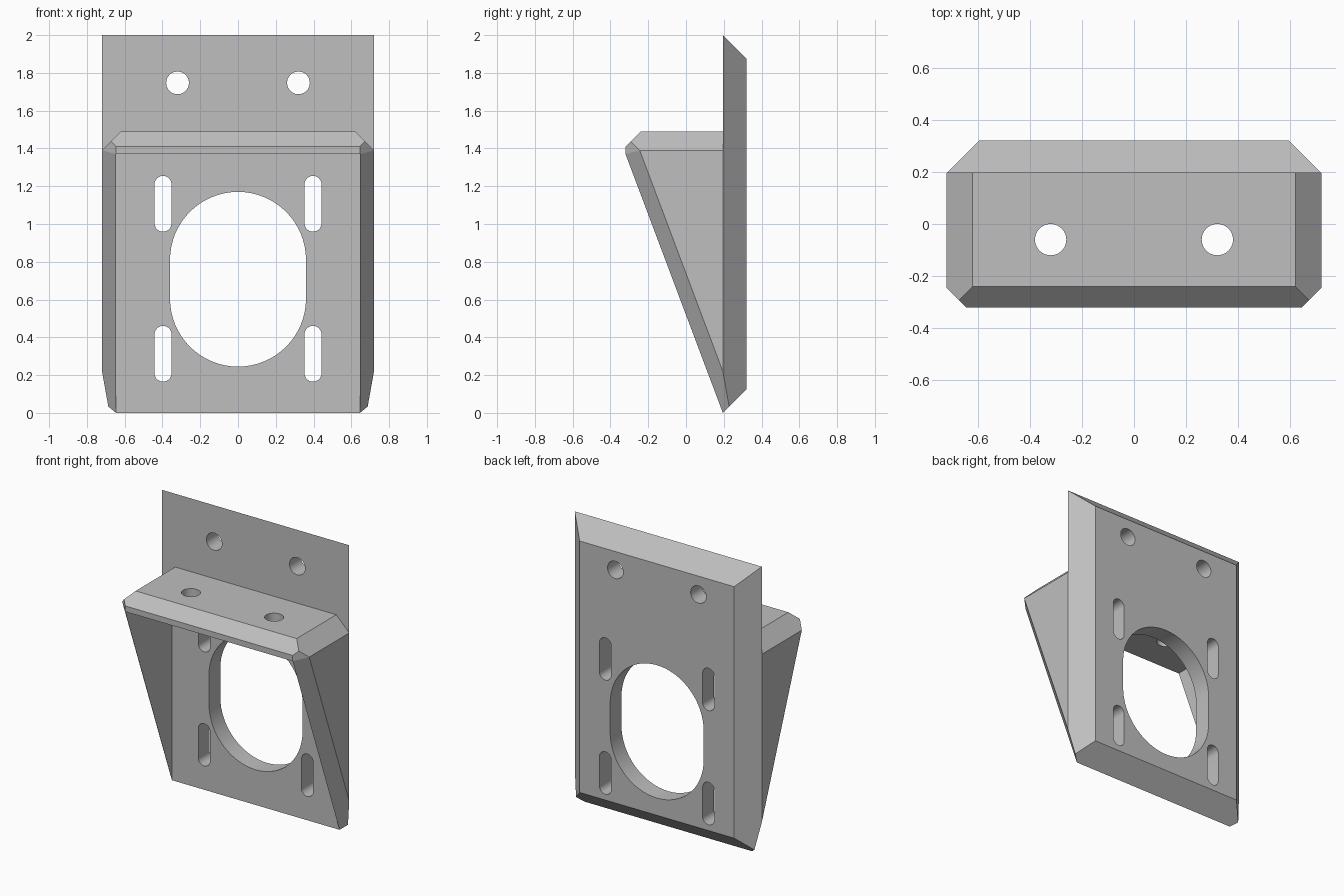
import bpy, bmesh, math
from mathutils import Matrix, Vector

cube = bpy.data.objects.get("Cube")
if cube:
    bpy.data.objects.remove(cube, do_unlink=True)

# Main dimensions
HALF_W, INNER_W = 0.72, 0.645       # outer half width, half width between gussets
FACE_Y, BACK_Y, NOSE_Y = 0.195, 0.32, -0.32
SHELF_TOP, SHELF_LOW, HEIGHT = 1.49, 1.37, 2.0

grey = bpy.data.materials.new("plain_grey")
grey.use_nodes = True
colour = (0.52, 0.52, 0.52, 1)
grey.diffuse_color = colour
grey.node_tree.nodes["Principled BSDF"].inputs["Base Color"].default_value = colour


def make_object(name, bm):
    bmesh.ops.recalc_face_normals(bm, faces=bm.faces[:])
    mesh = bpy.data.meshes.new(name)
    bm.to_mesh(mesh)
    bm.free()
    mesh.materials.append(grey)
    obj = bpy.data.objects.new(name, mesh)
    bpy.context.collection.objects.link(obj)
    return obj


def block(name, low, high, planes=()):
    """Box between two corners, trimmed by (point, outward normal) planes."""
    low, high = Vector(low), Vector(high)
    bm = bmesh.new()
    bmesh.ops.create_cube(bm, size=1, matrix=Matrix.Translation((low + high) / 2)
                          @ Matrix.Diagonal((*(high - low), 1)))
    for point, normal in planes:
        bmesh.ops.bisect_plane(bm, geom=bm.verts[:] + bm.edges[:] + bm.faces[:], dist=1e-4,
                               plane_co=point, plane_no=Vector(normal).normalized(),
                               clear_outer=True)
        bmesh.ops.holes_fill(bm, edges=bm.edges[:], sides=0)
    return make_object(name, bm)


def slot(centre, radius, straight=0, upright=False, steps=32):
    """Round-ended cutter along y, or along z when upright."""
    bm = bmesh.new()
    ring = []
    for end, start in ((straight / 2, 0), (-straight / 2, math.pi)):
        for i in range(steps + (1 if straight else 0)):
            a = start + math.pi * i / steps
            ring.append(bm.verts.new((radius * math.cos(a), -0.2, radius * math.sin(a) + end)))
    face = bm.faces.new(ring)
    new = bmesh.ops.extrude_face_region(bm, geom=[face])["geom"]
    bmesh.ops.translate(bm, vec=(0, 0.4, 0), verts=[v for v in new if isinstance(v, bmesh.types.BMVert)])
    if upright:
        bm.transform(Matrix.Rotation(math.pi / 2, 4, 'X'))
    bm.transform(Matrix.Translation(centre))
    return make_object("hole_cutter", bm)


def carve(obj, cutters):
    """Subtract the cutters, bake the result and discard them."""
    for cutter in cutters:
        mod = obj.modifiers.new("cut", 'BOOLEAN')
        mod.operation, mod.solver, mod.object = 'DIFFERENCE', 'EXACT', cutter
        cutter.hide_render = True
    bpy.context.view_layer.update()
    graph = bpy.context.evaluated_depsgraph_get()
    mesh = bpy.data.meshes.new_from_object(obj.evaluated_get(graph))
    obj.modifiers.clear()
    obj.data = mesh
    for cutter in cutters:
        bpy.data.objects.remove(cutter, do_unlink=True)
    mesh.shade_smooth()
    mesh.set_sharp_from_angle(angle=math.radians(10))


SIDES = (-1, 1)
# Sloped bevel running down the front edge of each gusset
slopes = [((s * INNER_W, FACE_Y, 0), (s, -0.907, -0.341)) for s in SIDES]

# Back plate with all four rear edges bevelled
plate = block("back_plate", (-HALF_W, FACE_Y, 0), (HALF_W, BACK_Y, HEIGHT),
              [((0, FACE_Y, 0), (0, 1, -1)), ((0, FACE_Y, HEIGHT), (0, 1, 1))]
              + [((s * HALF_W, FACE_Y, 0), (s, 1, 0)) for s in SIDES] + slopes)

# Plate openings: large centre window, four slots, two screw holes
cutters = [slot((0, 0.25, 0.7075), 0.36, 0.205)]
for s in SIDES:
    cutters.append(slot((s * 0.32, 0.25, 1.747), 0.06))
    for z in (0.313, 1.107):
        cutters.append(slot((s * 0.397, 0.25, z), 0.045, 0.205))
carve(plate, cutters)

# Shelf and its two gussets, hollowed from one bevelled block
shelf = block("shelf_and_gussets", (-HALF_W, NOSE_Y, 0), (HALF_W, FACE_Y, SHELF_TOP),
              [((0, NOSE_Y, 1.41), (0, -1, 1))]
              + [((s * HALF_W, 0, 1.39), (s, 0, 1)) for s in SIDES]
              + [((s * INNER_W, NOSE_Y, 0), (s, -1, 0)) for s in SIDES] + slopes)
cutters = [block("cavity_cutter", (-INNER_W, -1, -1), (INNER_W, 0.5, SHELF_LOW))]
cutters += [slot((s * 0.32, -0.06, 1.43), 0.06, upright=True) for s in SIDES]
carve(shelf, cutters)
